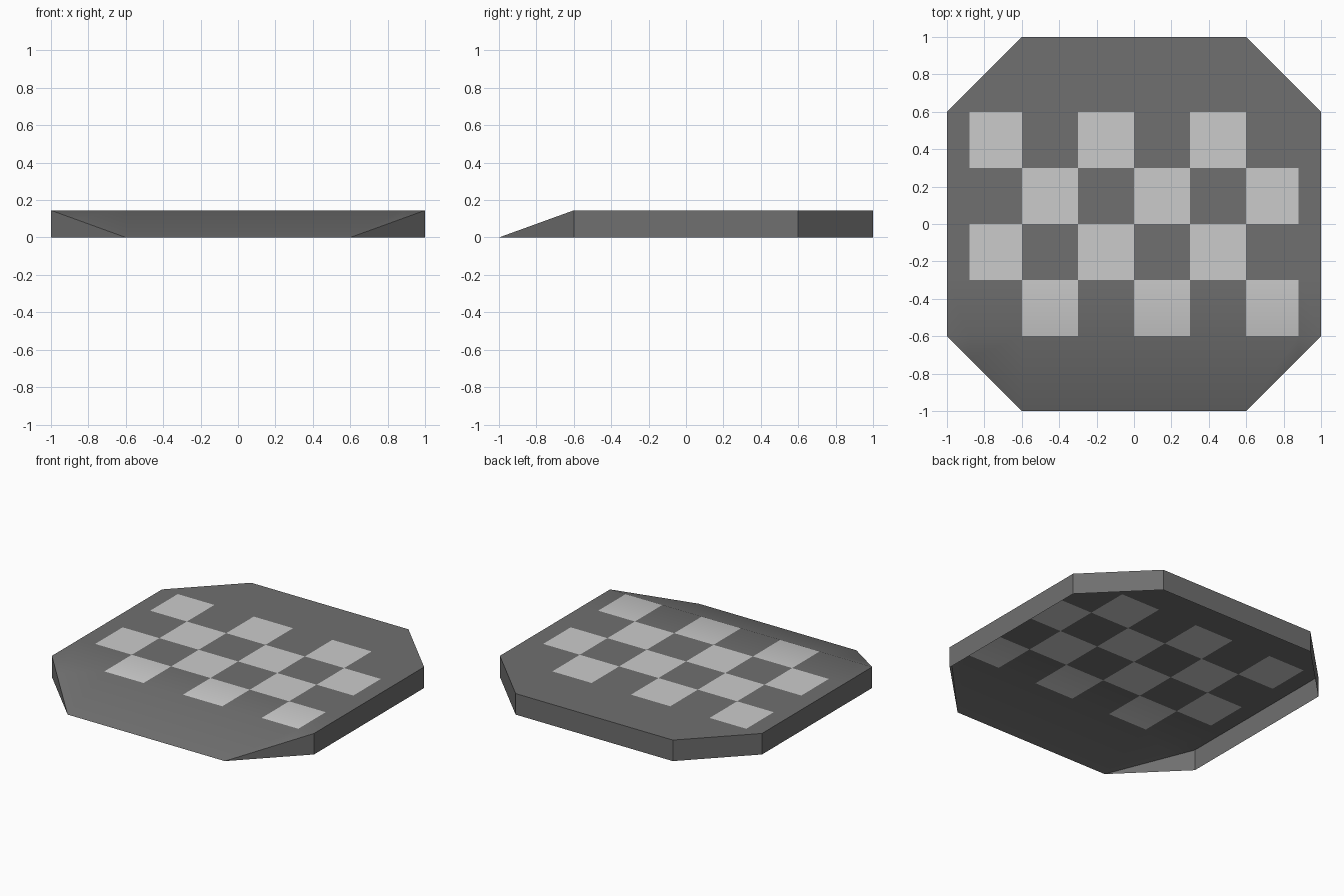
import bpy, bmesh

if "Cube" in bpy.data.objects:
    bpy.data.objects.remove(bpy.data.objects["Cube"])

H = 0.145          # deck height
C = 0.6            # corner start of the octagon


def grey(name, v):
    m = bpy.data.materials.new(name)
    m.diffuse_color = (v, v, v, 1)
    m.use_nodes = True
    m.node_tree.nodes["Principled BSDF"].inputs["Base Color"].default_value = m.diffuse_color
    return m


# octagonal deck outline
bm = bmesh.new()
outline = [(-C, -1), (C, -1), (1, -C), (1, C), (C, 1), (-C, 1), (-1, C), (-1, -C)]
bm.faces.new([bm.verts.new((x, y, H)) for x, y in outline])


def cut(co, no):
    bmesh.ops.bisect_plane(bm, geom=bm.verts[:] + bm.edges[:] + bm.faces[:],
                           dist=1e-5, plane_co=co, plane_no=no)


# checker grid cuts
for x in (-0.88, -0.6, -0.3, 0, 0.3, 0.6, 0.88):
    cut((x, 0, 0), (1, 0, 0))
for y in (-0.6, -0.3, 0, 0.3, 0.6):
    cut((0, y, 0), (0, 1, 0))

# light squares alternate inside the board area
for f in bm.faces:
    c = f.calc_center_median()
    if abs(c.x) < 0.88 and abs(c.y) < 0.6:
        i, j = int((c.x + 0.9) // 0.3), int((c.y + 0.6) // 0.3)
        f.material_index = int((i + j) % 2 == 1)

# front ramp slopes down to the ground
for v in bm.verts:
    if v.co.y < -C:
        v.co.z = H * (v.co.y + 1) / (1 - C)

# open-bottomed rim walls
rim = [e for e in bm.edges if e.is_boundary and max(v.co.z for v in e.verts) > 1e-4]
walls = bmesh.ops.extrude_edge_only(bm, edges=rim)["geom"]
for g in walls:
    if isinstance(g, bmesh.types.BMVert):
        g.co.z = 0
    elif isinstance(g, bmesh.types.BMFace):
        g.material_index = 0
bmesh.ops.remove_doubles(bm, verts=bm.verts[:], dist=1e-4)
bmesh.ops.recalc_face_normals(bm, faces=bm.faces[:])
if max(bm.faces, key=lambda f: f.calc_center_median().z).normal.z < 0:
    bmesh.ops.reverse_faces(bm, faces=bm.faces[:])

me = bpy.data.meshes.new("checkered_plate")
bm.to_mesh(me)
bm.free()
me.materials.append(grey("dark_grey", 0.16))
me.materials.append(grey("light_grey", 0.7))
plate = bpy.data.objects.new("checkered_plate", me)
bpy.context.collection.objects.link(plate)
bpy.context.view_layer.objects.active = plate
plate.select_set(True)
bpy.ops.object.shade_smooth_by_angle()
